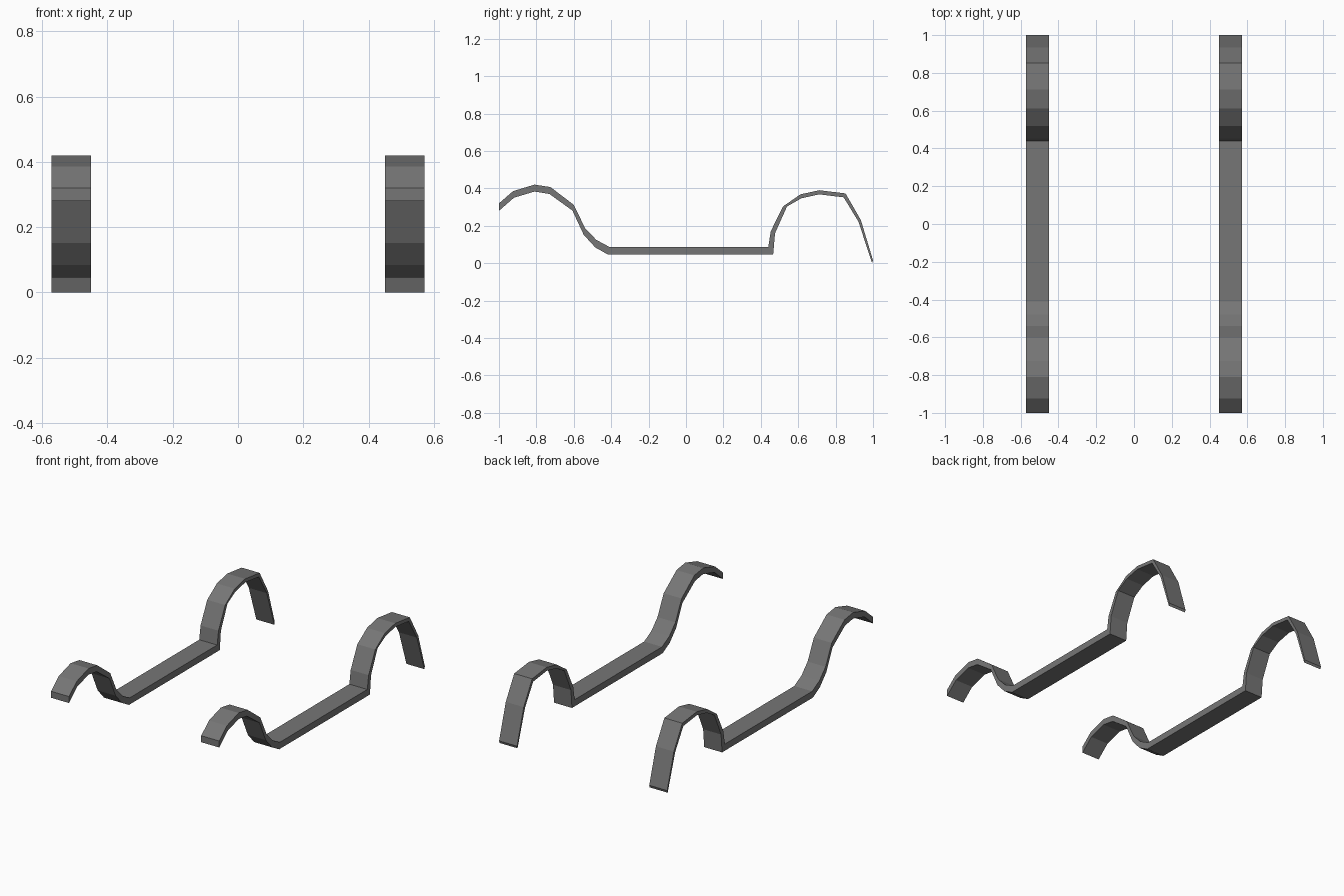
import bpy, bmesh

if "Cube" in bpy.data.objects:
    bpy.data.objects.remove(bpy.data.objects["Cube"])

# Side profile of one strip: (y_top, z_top, y_bottom, z_bottom) per station
STATIONS = [
    # front wheel arch
    (-1.00, 0.32, -1.00, 0.28), (-0.925, 0.385, -0.92, 0.35),
    (-0.81, 0.42, -0.81, 0.383), (-0.725, 0.407, -0.73, 0.37),
    (-0.60, 0.312, -0.607, 0.281), (-0.54, 0.188, -0.547, 0.152),
    (-0.48, 0.125, -0.485, 0.084),
    # straight sill
    (-0.41, 0.087, -0.417, 0.046), (0.44, 0.087, 0.466, 0.046),
    # rear wheel arch
    (0.453, 0.17, 0.476, 0.16), (0.518, 0.303, 0.54, 0.303),
    (0.612, 0.368, 0.617, 0.347), (0.712, 0.39, 0.712, 0.368),
    (0.853, 0.373, 0.843, 0.352), (0.935, 0.23, 0.922, 0.222),
    (1.00, 0.015, 0.995, 0.0),
]
X_IN, X_OUT = 0.45, 0.572

# Dark grey trim
trim = bpy.data.materials.new("dark_trim")
trim.diffuse_color = (0.18, 0.18, 0.18, 1)
trim.use_nodes = True
trim.node_tree.nodes["Principled BSDF"].inputs["Base Color"].default_value = trim.diffuse_color


def make_strip(name, side):
    bm = bmesh.new()
    rings = []
    for yt, zt, yb, zb in STATIONS:
        section = [(X_IN, yt, zt), (X_OUT, yt, zt), (X_OUT, yb, zb), (X_IN, yb, zb)]
        rings.append([bm.verts.new((side * x, y, z)) for x, y, z in section])
    # skin between stations, then the two end caps
    for a, b in zip(rings, rings[1:]):
        for i in range(4):
            j = (i + 1) % 4
            bm.faces.new((a[i], a[j], b[j], b[i]))
    bm.faces.new(rings[0])
    bm.faces.new(rings[-1][::-1])
    bmesh.ops.recalc_face_normals(bm, faces=bm.faces)
    mesh = bpy.data.meshes.new(name)
    bm.to_mesh(mesh)
    bm.free()
    mesh.materials.append(trim)
    obj = bpy.data.objects.new(name, mesh)
    bpy.context.collection.objects.link(obj)


# Matching strips on both sides
make_strip("left_fender_strip", -1)
make_strip("right_fender_strip", 1)
